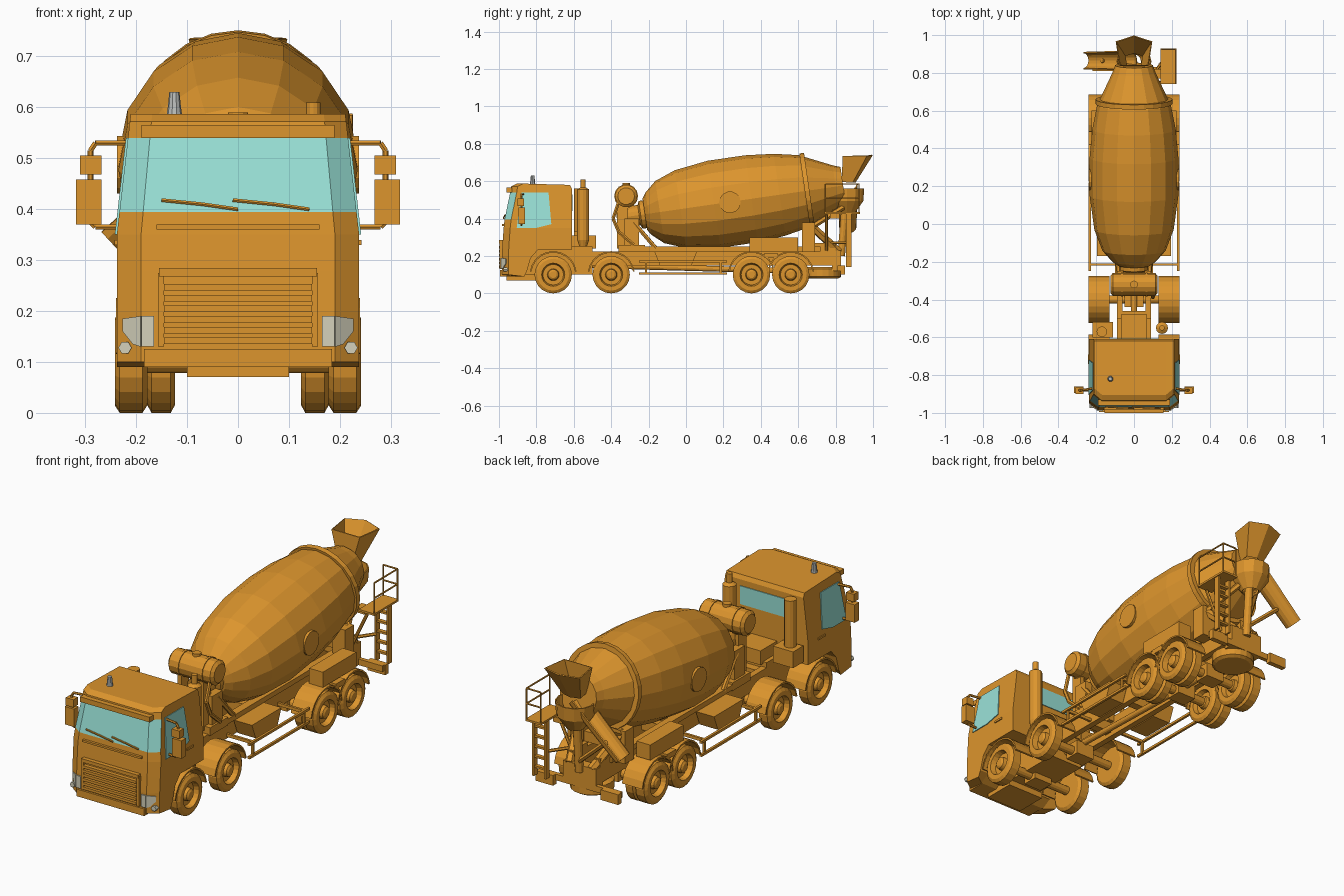
import bpy
import bmesh
from math import cos, sin, radians
from mathutils import Vector, Matrix

if "Cube" in bpy.data.objects:
    bpy.data.objects.remove(bpy.data.objects["Cube"], do_unlink=True)


def material(name, colour):
    mat = bpy.data.materials.new(name)
    mat.use_nodes = True
    mat.diffuse_color = (*colour, 1)
    mat.node_tree.nodes["Principled BSDF"].inputs["Base Color"].default_value = (*colour, 1)
    return mat


ORANGE = material("orange paint", (.72, .3, .026))
GLASS = material("teal glass", (.32, .76, .68))
LAMP = material("pale lamp", (.66, .64, .5))
BEACON = material("grey beacon", (.5, .52, .5))


def skin(name, shells, mats=(ORANGE,), closed=True, caps=True, mirror=False, thick=0, rule=None):
    """Each shell is a list of point rings joined by quads."""
    bm = bmesh.new()
    for rings in shells:
        rows = [[bm.verts.new(point) for point in ring] for ring in rings]
        count = len(rows[0])
        for low, high in zip(rows, rows[1:]):
            for i in range(count if closed else count - 1):
                j = (i + 1) % count
                bm.faces.new((low[i], low[j], high[j], high[i]))
        if caps and closed:
            bm.faces.new(rows[0])
            if len(rows) > 1:
                bm.faces.new(rows[-1])
    bmesh.ops.recalc_face_normals(bm, faces=bm.faces)
    if rule:
        for face in bm.faces:
            face.material_index = rule(face.calc_center_median())
    mesh = bpy.data.meshes.new(name)
    bm.to_mesh(mesh)
    bm.free()
    for mat in mats:
        mesh.materials.append(mat)
    obj = bpy.data.objects.new(name, mesh)
    bpy.context.scene.collection.objects.link(obj)
    if thick:
        solid = obj.modifiers.new("thickness", "SOLIDIFY")
        solid.thickness, solid.offset = thick, 0
    if mirror:
        obj.modifiers.new("mirror", "MIRROR")
    return obj


def turned(start, end, profile, sides=16, arc=(0, 360)):
    """Rings around the line start-end; profile holds (fraction, radius)."""
    start, end = Vector(start), Vector(end)
    axis = end - start
    frame = Matrix.Translation(start) @ axis.to_track_quat("Z", "Y").to_matrix().to_4x4()
    full = arc[1] - arc[0] == 360
    angles = [radians(arc[0] + (arc[1] - arc[0]) * i / sides) for i in range(sides + (not full))]
    return [[frame @ Vector((r * cos(a), r * sin(a), t * axis.length)) for a in angles]
            for t, r in profile]


def rod(start, end, radius, sides=12):
    return turned(start, end, [(0, radius), (1, radius)], sides)


def pipe(points, radius):
    return [rod(a, b, radius, 6) for a, b in zip(points, points[1:])]


def box(x0, x1, y0, y1, z0, z1):
    return [[(x0, y0, z), (x1, y0, z), (x1, y1, z), (x0, y1, z)] for z in (z0, z1)]


# Cab shell: side profile lofted across its width, corners swept back
def half_width(z):
    return .238 - .115 * max(0, z - .35)


def cab(name, profile, sweep, **options):
    rings = [[(side * half_width(z), y + (back if y < -.87 else 0), z) for y, z in profile]
             for side, back in ((-1, sweep), (-.8, 0), (.8, 0), (1, sweep))]
    return skin(name, [rings], **options)


cab("cab_upper", [(-.975, .35), (-.97, .395), (-.94, .54), (-.935, .572), (-.905, .587),
                  (-.62, .58), (-.61, .56), (-.61, .35)], .035, mats=(ORANGE, GLASS),
    rule=lambda c: int(c.y < -.85 and .4 < c.z < .53))
cab("cab_lower", [(-.975, .35), (-.98, .28), (-.985, .2), (-.985, .1), (-.9, .09),
                  (-.85, .12), (-.83, .19), (-.79, .235), (-.61, .235), (-.61, .35)], .035)


# Windows and lamps
def nose(x, z):
    return x, -.988 + max(0, x - .19) * .74, z


def on_door(y, z):
    return half_width(z) + .001, y, z


door_glass = [(-.88, .54), (-.735, .54), (-.72, .37), (-.8, .35), (-.905, .35)]
skin("side_windows", [[[on_door(*p) for p in door_glass]]], (GLASS,), mirror=True, thick=.006)
skin("rear_window", [box(-.13, .13, -.612, -.606, .44, .53)], (GLASS,))
skin("headlights", [[[nose(x, z) for x, z in piece]] for piece in (
    [(.165, .13), (.19, .13), (.19, .19), (.165, .19)],
    [(.19, .13), (.205, .135), (.225, .16), (.225, .185), (.19, .19)])], (LAMP,), mirror=True, thick=.006)
skin("fog_lamps", [rod((.222, -.975, .128), (.222, -.95, .128), .013, 6)], (LAMP,), mirror=True)
skin("door_handles", [box(.235, .243, -.74, -.69, .33, .34)], mirror=True)

# Grille louvres, bumper trim and wipers
slats = [box(-.145, .145, -1, -.97, z, z + .013) for z in [.135 + .021 * i for i in range(6)]]
slats.append(box(-.155, .155, -1, -.965, .268, .285))
skin("grille", slats)
skin("grille_posts", [box(.145, .157, -.997, -.97, .13, .275)], mirror=True)
skin("bumper_lip", [box(-.185, .185, -.995, -.9, .09, .125)])
skin("hood_line", [box(-.16, .16, -.985, -.965, .36, .37)])
skin("sun_visor", [box(-.19, .19, -.96, -.93, .54, .565)])
for x in (-.15, -.01):
    skin("wiper", pipe([(x, -.968, .418), (x + .08, -.973, .41), (x + .15, -.975, .4)], .004))

# Mirrors on tubular arms
skin("mirror_arms", pipe([(.215, -.87, .53), (.28, -.88, .53), (.29, -.88, .515),
                          (.29, -.88, .375), (.28, -.88, .365), (.23, -.88, .365)], .006), mirror=True)
skin("mirrors", [box(.268, .318, -.895, -.86, .37, .458), box(.268, .31, -.9, -.865, .468, .506)],
     mirror=True)
skin("beacon", [turned((-.125, -.82, .58), (-.125, -.82, .63), [(0, .016), (.4, .013), (1, .01)], 10)],
     (BEACON,))

# Exhaust, air intake and engine behind the cab
skin("exhaust", [turned((.148, -.55, .25), (.148, -.55, .61),
                        [(0, .02), (.1, .032), (.85, .032), (.88, .014), (1, .014)], 12)])
skin("air_intake", [rod((-.17, -.57, .27), (-.17, -.57, .56), .028),
                    box(-.22, -.11, -.6, -.52, .25, .33)])
skin("engine", [box(-.09, .09, -.95, -.5, .1, .25), box(-.07, .07, -.61, -.48, .24, .31),
                box(-.1, .1, -.96, -.8, .07, .1)])

# Wheels, axles and mudguards
TYRE = [(0, .05), (0, .085), (.15, .1), (.85, .1), (1, .085), (1, .062),
        (.6, .055), (.6, .032), (.9, .028), (1, .018)]
for y, dual in ((-.71, False), (-.4, False), (.35, True), (.56, True)):
    tyres = [turned((.178, y, .1), (.242, y, .1), TYRE, 20)]
    if dual:
        tyres.append(turned((.178, y, .1), (.124, y, .1), TYRE, 20))
    skin("wheels", tyres, mirror=True)
    skin("axle", [rod((-.19, y, .1), (.19, y, .1), .022), box(-.05, .05, y - .04, y + .04, .07, .14)])
    skin("mudguards", [turned((.13, y, .1), (.24, y, .1), [(0, .122), (1, .122)], 10, (8, 172))],
         closed=False, mirror=True, thick=.008)
skin("mudguard_bridge", [box(.14, .24, .42, .49, .19, .215)], mirror=True)
skin("locker_boxes", [box(.15, .225, .34, .6, .225, .3)], mirror=True)
skin("spare_wheel", [turned((0, .73, .08), (0, .73, .14), TYRE, 20)])

# Chassis
skin("chassis_rails", [box(.06, .09, -.9, .82, .15, .225), box(.06, .1, -.32, .72, .225, .25)],
     mirror=True)
skin("cross_members", [box(-.07, .07, y, y + .04, .17, .22) for y in (-.5, -.28, .0, .22, .45, .76)])
skin("drive_shaft", [rod((0, -.5, .15), (0, .56, .12), .015)])
skin("fuel_tanks", [[[(x, -.17 + e, z), (x, .06 - e, z), (x + .1, .06 - e, z), (x + .1, -.17 + e, z)]
                     for x, z, e in ((.095, .15, .03), (.095, .225, 0))]], mirror=True)
guards = [box(.228, .24, -.25, .22, z, z + .012) for z in (.1, .165)]
guards += [box(.08, .235, y, y + .012, .16, .175) for y in (-.22, .18)]
guards += [box(.225, .235, y, y + .012, .1, .175) for y in (-.22, .18)]
skin("side_guards", guards, mirror=True)
skin("rear_bumper", [box(-.22, .22, .81, .83, .12, .15), box(-.09, .09, .78, .83, .12, .23)])
skin("tail_lamp_boxes", [box(.13, .225, .825, .85, .1, .15)], mirror=True)


# Mixer drum with ring, hatch and drive
def drum_point(y):
    return 0, y, .455 + .145 * y


LENGTH = 1.06
shape = [(-.22, .085), (-.2, .115), (-.14, .168), (-.03, .21), (.15, .235), (.35, .235),
         (.5, .221), (.63, .195), (.8, .115), (.84, .1)]
skin("drum", [turned(drum_point(-.22), drum_point(-.22 + LENGTH),
                     [((y + .22) / LENGTH, r) for y, r in shape])])
skin("drum_ring", [rod(drum_point(.635), drum_point(.66), .203, 24)])
skin("drum_hatch", [rod((.2, .235, .487), (.238, .235, .487), .058, 14)], mirror=True)
skin("drum_drive", [turned(drum_point(-.37), drum_point(-.2),
                           [(0, .04), (.3, .04), (.3, .055), (.7, .055), (.75, .075), (1, .075)])])
skin("drum_stand", [box(.05, .09, -.33, -.25, .22, .4), box(.03, .1, -.36, -.22, .22, .26)],
     mirror=True)
skin("drum_stand_struts", pipe([(.08, -.28, .38), (.09, -.16, .24)], .012), mirror=True)
skin("rear_pedestal", [box(.08, .15, .62, .69, .22, .38), box(.06, .09, .68, .8, .22, .27)],
     mirror=True)
skin("rear_pedestal_beams", pipe([(.12, .66, .37), (.06, .82, .22)], .022)
     + pipe([(.12, .68, .36), (.05, .84, .46)], .015), mirror=True)
skin("roller_beam", [box(-.15, .15, .63, .68, .27, .32)])

# Water tank across the front of the drum
skin("water_tank", [turned((-.125, -.32, .52), (.125, -.32, .52),
                           [(0, .045), (.05, .06), (.95, .06), (1, .045)], 14),
                    rod((0, -.32, .57), (0, -.32, .59), .02)])
skin("tank_straps", [rod((x, -.32, .52), (x + .012, -.32, .52), .064, 14) for x in (-.07, .06)])
skin("tank_legs", [box(.05, .07, -.37, -.31, .24, .48)], mirror=True)
skin("tank_hose", pipe([(.1, -.36, .49), (.1, -.39, .4), (.1, -.36, .33), (.1, -.28, .26)], .01))

# Loading hopper, funnel and discharge chute
hopper = [(.095, .965, .735), (0, .996, .74), (-.095, .965, .735), (-.075, .84, .735), (.075, .84, .735)]
throat = [(x * .5, .83 + (y - .83) * .45, .595) for x, y, z in hopper]
skin("hopper", [[hopper, throat]], caps=False, thick=.006)
skin("outlet_funnel", [turned((0, .86, .43), (0, .86, .56), [(0, .04), (.5, .085), (1, .09)], 12)],
     caps=False, thick=.006)
skin("chute", [turned((-.02, .865, .585), (-.268, .865, .355), [(0, .05), (1, .043)], 8, (180, 360))],
     closed=False, thick=.007)
skin("chute_post", [rod((0, .83, .2), (0, .85, .45), .02), *pipe([(0, .84, .25), (-.17, .865, .4)], .012)])

# Service platform with railing and ladder
skin("platform", [box(.14, .225, .74, .93, .425, .435), box(.1, .15, .77, .82, .4, .425)])
corners = [(.222, .745), (.222, .925), (.145, .925)]
rails = pipe([(x, y, .585) for x, y in corners], .004) + pipe([(x, y, .51) for x, y in corners], .004)
for x, y in corners:
    rails += pipe([(x, y, .43), (x, y, .585)], .004)
skin("railing", rails)
skin("ladder", [box(x, x + .01, .855, .885, .14, .43) for x in (.145, .21)]
     + [box(.15, .215, .86, .88, z, z + .01) for z in [.18 + .05 * i for i in range(5)]])
skin("platform_braces", pipe([(.18, .75, .42), (.09, .75, .23)], .008)
     + pipe([(.15, .86, .27), (.08, .76, .27)], .008))
